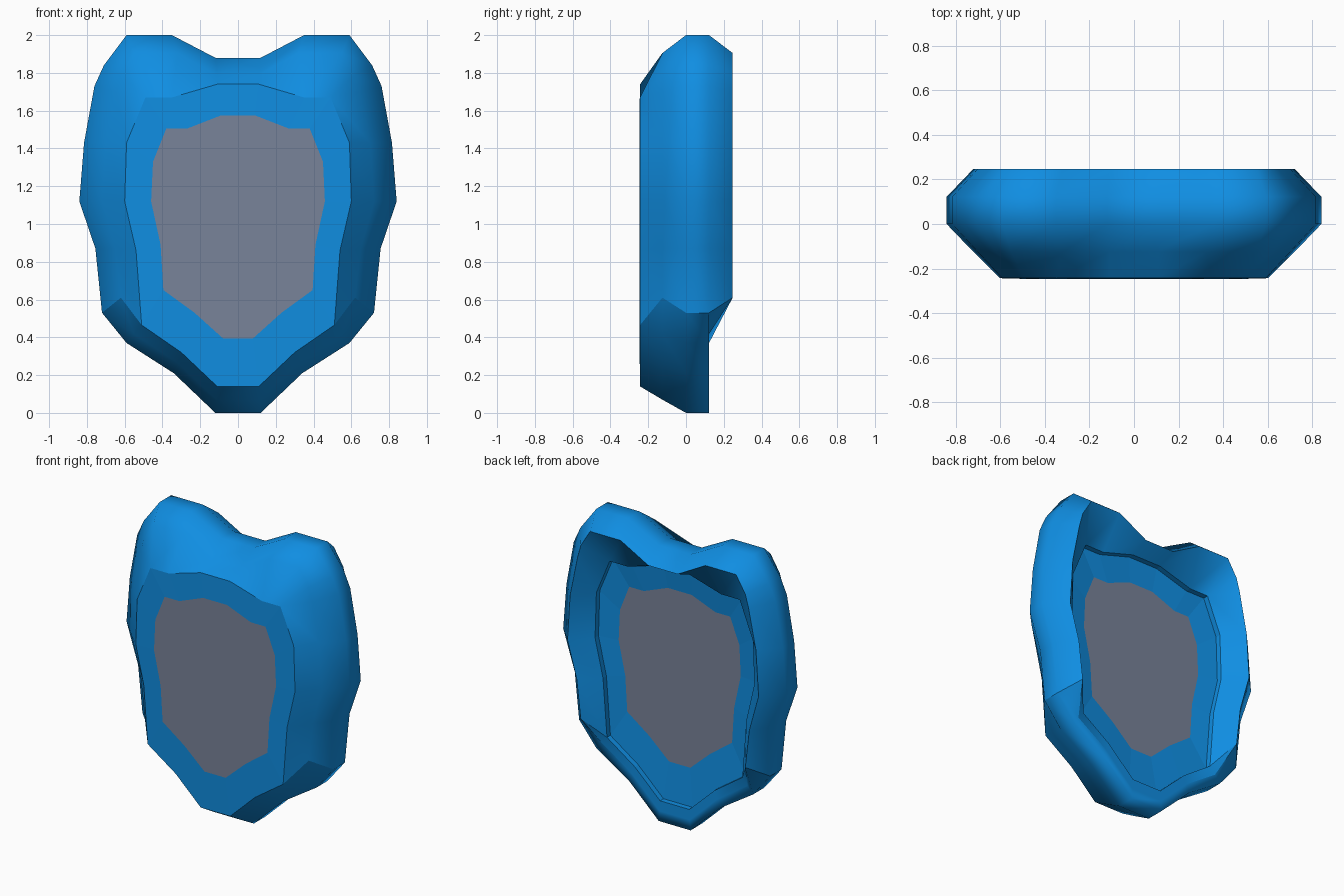
import bpy
import bmesh
from mathutils import Vector

cube = bpy.data.objects.get("Cube")
if cube:
    bpy.data.objects.remove(cube, do_unlink=True)


def make_material(name, color):
    mat = bpy.data.materials.new(name)
    mat.use_nodes = True
    mat.diffuse_color = color
    for node in mat.node_tree.nodes:
        if node.type == 'BSDF_PRINCIPLED':
            node.inputs["Base Color"].default_value = color
    return mat


BLUE = make_material("bright blue", (0.005, 0.27, 0.76, 1))
GREY = make_material("slate grey", (0.19, 0.227, 0.319, 1))

# Half outlines (x, z), from the top notch down to the bottom tip
silhouette = [(.12, 1.88), (.35, 2), (.59, 2), (.71, 1.84), (.76, 1.73), (.815, 1.43),
              (.84, 1.12), (.755, .87), (.72, .53), (.59, .37), (.34, .21), (.12, 0)]
shoulder = [(.11, 1.79), (.32, 1.905), (.55, 1.905), (.62, 1.79), (.645, 1.7),
            (.7, 1.43), (.72, 1.12), (.65, .87), (.62, .61)]
panel = [(.11, 1.74), (.35, 1.67), (.49, 1.67), (.59, 1.43), (.6, 1.12),
         (.54, .86), (.51, .465), (.3, .32), (.11, .14)]
window = [(.09, 1.575), (.27, 1.505), (.38, 1.505), (.45, 1.33), (.46, 1.12),
          (.41, .89), (.395, .65), (.23, .53), (.08, .395)]

# Panel outline with its corners repeated, to pair with the silhouette
corner = panel[2]
low_corner = panel[6]
panel_wide = panel[:2] + [corner] * 3 + panel[3:7] + [low_corner] + panel[7:]
CORNER_COLUMN = len(shoulder) - 1


def blend(a, b, t):
    return tuple(Vector(a).lerp(Vector(b), t))


def at_depth(outline, y):
    return [(x, y, z) for x, z in outline]


def mirrored(half):
    return half + [(-x, y, z) for x, y, z in reversed(half)]


def finish(name, bm, mat, smooth):
    bmesh.ops.remove_doubles(bm, verts=bm.verts, dist=0.0005)
    for face in bm.faces:
        face.smooth = smooth
    mesh = bpy.data.meshes.new(name)
    bm.to_mesh(mesh)
    bm.free()
    mesh.materials.append(mat)
    obj = bpy.data.objects.new(name, mesh)
    bpy.context.collection.objects.link(obj)
    return obj


def loft(name, rows, mat, smooth=False, crease=None):
    """Skin closed loops; rows run outward and back, crease is a sharp column."""
    bm = bmesh.new()
    loops = [[bm.verts.new(p) for p in mirrored(row)] for row in rows]
    count = len(loops[0])
    sharp = () if crease is None else (crease, count - 1 - crease)
    for a, b in zip(loops, loops[1:]):
        for i in range(count):
            j = (i + 1) % count
            bm.faces.new((a[i], a[j], b[j], b[i]))
        for i in sharp:
            edge = bm.edges.get((a[i], b[i]))
            if edge:
                edge.smooth = False
    return finish(name, bm, mat, smooth)


def cap(name, outline, y, mat, front):
    bm = bmesh.new()
    points = mirrored(at_depth(outline, y))
    if front:
        points.reverse()
    bm.faces.new([bm.verts.new(p) for p in points])
    return finish(name, bm, mat, False)


FRONT, BACK, LIP = -0.247, 0.247, 0.122

# Outer padded shell: panel edge, shoulder, two silhouette loops, back rim
low_mid = [blend(p, s, 0.5) for p, s in zip(panel_wide, silhouette)][CORNER_COLUMN + 1:]
front_edge = at_depth(panel_wide, FRONT + 0.004)
shoulder_loop = at_depth(shoulder + low_mid, -0.125)
widest_front = at_depth(silhouette, 0)
widest_back = at_depth(silhouette, LIP)
rim = at_depth(shoulder, BACK) + at_depth(low_mid, LIP)
loft("outer_shell", [front_edge, shoulder_loop, widest_front, widest_back, rim],
     BLUE, smooth=True, crease=CORNER_COLUMN)

# Inside of the back rim, sloping in to the panel
loft("back_lining", [rim, at_depth(panel_wide, LIP)], BLUE, smooth=True,
     crease=CORNER_COLUMN)

# Short step down to the back panel
STEP = 0.085
loft("back_step", [at_depth(panel, LIP), at_depth(panel, STEP)], BLUE)

# Front and back panel borders with their grey centres
INNER = 0.068
loft("front_border", [at_depth(window, FRONT), at_depth(panel, FRONT + 0.004)], BLUE)
loft("back_border", [at_depth(panel, STEP), at_depth(window, INNER)], BLUE)
cap("front_window", window, FRONT, GREY, front=True)
cap("back_window", window, INNER, GREY, front=False)
